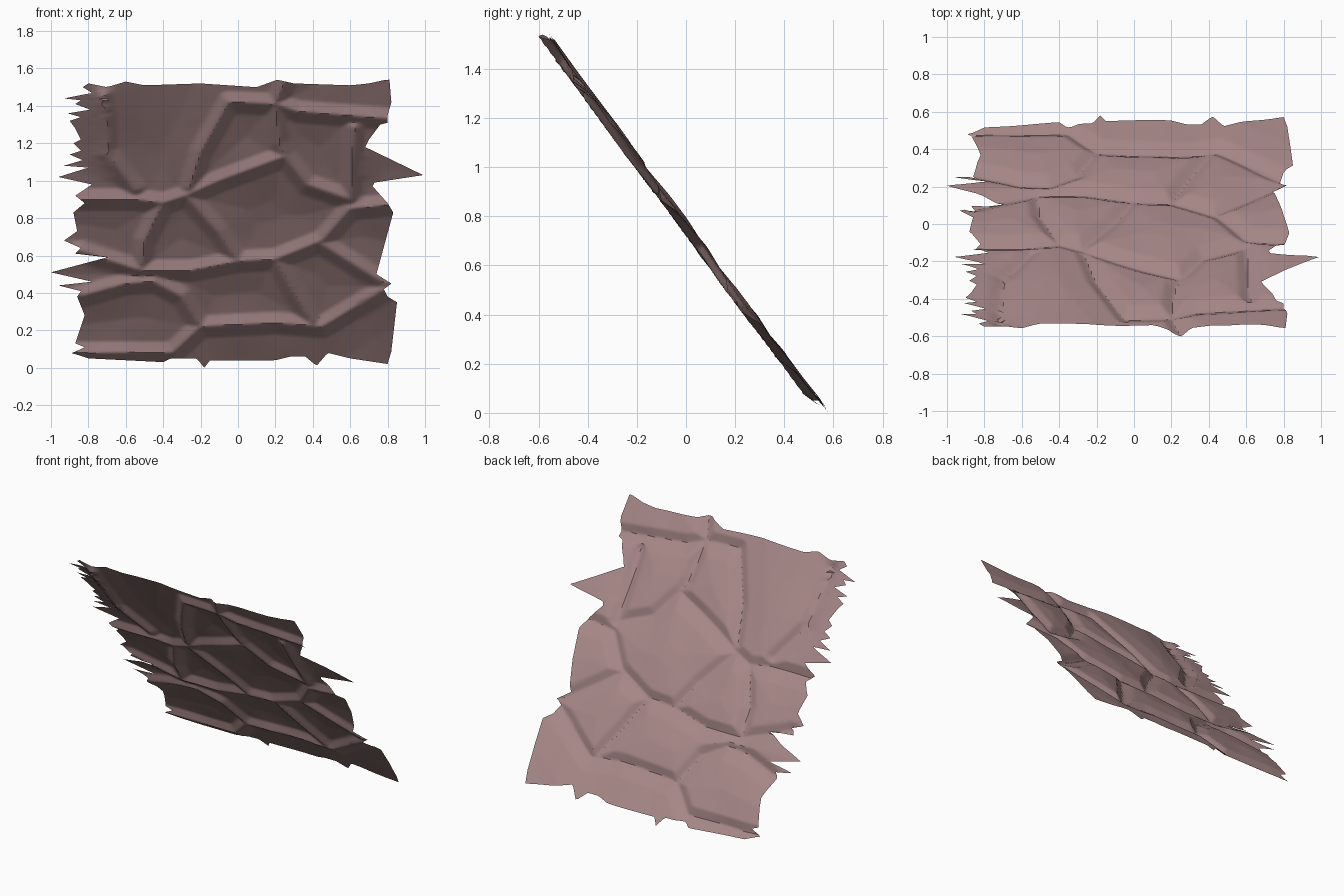
import bpy, bmesh
from mathutils import Vector, noise

# Ridge lines between the stone cells, as seen from the front (x, z)
RIDGES = [
    [(-.72, 1.45), (-.70, 1.15), (-.55, .95)],
    [(.25, 1.53), (.20, 1.41), (-.05, 1.42), (-.20, 1.15), (-.26, .96)],
    [(.20, 1.41), (.32, 1.37), (.82, 1.33)],
    [(.20, 1.41), (.22, 1.20), (.25, 1.13), (-.10, 1.0), (-.28, .92)],
    [(.25, 1.13), (.37, .98), (.60, .90), (.62, 1.28)],
    [(.80, .87), (.60, .85), (.45, .68), (.20, .58), (0, .57), (-.25, .52), (-.52, .52), (-.86, .63)],
    [(.45, .66), (.80, .44)],
    [(.20, .58), (.30, .40), (.40, .24)],
    [(-.85, .38), (-.60, .45), (-.45, .46), (-.30, .38), (-.20, .22), (.20, .24), (.45, .22), (.80, .43)],
    [(-.20, .22), (-.35, .08), (-.88, .08)],
    [(-.90, .90), (-.55, .90), (-.40, .88), (-.28, .92), (-.10, .72), (0, .57)],
    [(-.40, .88), (-.50, .68), (-.52, .52)],
]
# Torn side edges (z, x) and torn lower / upper edges (x, z)
LEFT = [(.03, -.80), (.06, -.89), (.11, -.82), (.13, -.87), (.28, -.82), (.38, -.86), (.41, -.84),
        (.44, -.96), (.46, -.78), (.51, -1.0), (.59, -.70), (.61, -.87), (.64, -.84), (.68, -.93),
        (.73, -.86), (.83, -.88), (.88, -.82), (.92, -.87), (.98, -.78), (1.02, -.96), (1.07, -.80),
        (1.08, -.93), (1.11, -.83), (1.14, -.90), (1.16, -.84), (1.20, -.88), (1.22, -.84),
        (1.28, -.87), (1.32, -.90), (1.34, -.84), (1.36, -.91), (1.38, -.79), (1.41, -.87),
        (1.43, -.84), (1.44, -.93), (1.47, -.78), (1.50, -.83), (1.52, -.80)]
RIGHT = [(.03, .80), (.09, .82), (.35, .85), (.38, .80), (.42, .78), (.45, .82), (.50, .74), (.83, .83),
         (.88, .80), (.97, .72), (.99, .73), (1.03, .99), (1.18, .68), (1.22, .70), (1.30, .76),
         (1.31, .80), (1.35, .80), (1.42, .82), (1.52, .81)]
BOTTOM = [(-.90, .06), (-.80, .05), (-.40, .03), (-.36, .05), (-.22, .05), (-.18, .0), (-.15, .04),
          (.10, .04), (.20, .04), (.28, .06), (.36, .06), (.42, .01), (.48, .08), (.60, .05), (.80, .02)]
TOP = [(-.80, 1.52), (-.70, 1.50), (-.60, 1.53), (-.50, 1.51), (-.20, 1.52), (.10, 1.50),
       (.21, 1.54), (.30, 1.52), (.60, 1.51), (.70, 1.52), (.79, 1.54)]

SEGMENTS = [(Vector(a), Vector(b)) for line in RIDGES for a, b in zip(line, line[1:])]


def lerp_table(table, t):
    if t <= table[0][0]:
        return table[0][1]
    for (t0, v0), (t1, v1) in zip(table, table[1:]):
        if t <= t1:
            return v0 + (v1 - v0) * (t - t0) / (t1 - t0)
    return table[-1][1]


def ridge_height(p):
    best = 9.0
    for a, b in SEGMENTS:
        ab = b - a
        f = max(0.0, min(1.0, (p - a).dot(ab) / ab.length_squared))
        best = min(best, (p - a - ab * f).length)
    # steep flank beside each ridge, gently cushioned cell beyond it
    return 0.032 * max(0, 1 - best / .06) + 0.022 * max(0, 1 - best / .2)


def place(x, z):
    # thin sheet leaning towards the front
    rough = 0.008 * noise.noise(Vector((x * 4, z * 4, .3)))
    y = .55 - .74 * (z - .02) + .02 - ridge_height(Vector((x, z))) + rough
    return x, y, z


# Rock sheet: grid whose outer columns and rows stretch out to the torn edges
bm = bmesh.new()
rows = []
INNER, OUTER = 84, 6
for j in range(150):
    z0 = .03 + j * .01
    xl, xr = lerp_table(LEFT, z0), lerp_table(RIGHT, z0)
    xs = [xl + (-.66 - xl) * i / OUTER for i in range(OUTER)]
    xs += [-.66 + 1.30 * i / INNER for i in range(INNER + 1)]
    xs += [.64 + (xr - .64) * (i + 1) / OUTER for i in range(OUTER)]
    row = []
    for x in xs:
        z = z0 + (lerp_table(BOTTOM, x) - .03) * max(0, 1 - (z0 - .03) / .08)
        z += (lerp_table(TOP, x) - 1.52) * max(0, 1 - (1.52 - z0) / .08)
        row.append(bm.verts.new(place(x, z)))
    rows.append(row)
for r0, r1 in zip(rows, rows[1:]):
    for i in range(len(r0) - 1):
        bm.faces.new((r0[i], r1[i], r1[i + 1], r0[i + 1]))
mesh = bpy.data.meshes.new("rock_sheet")
bm.to_mesh(mesh)
bm.free()
sheet = bpy.data.objects.new("rock_sheet", mesh)
bpy.context.collection.objects.link(sheet)

stone = bpy.data.materials.new("stone")
stone.diffuse_color = (.38, .24, .24, 1)
mesh.materials.append(stone)

bpy.context.view_layer.objects.active = sheet
sheet.select_set(True)
bpy.ops.object.shade_smooth_by_angle(angle=.6)
